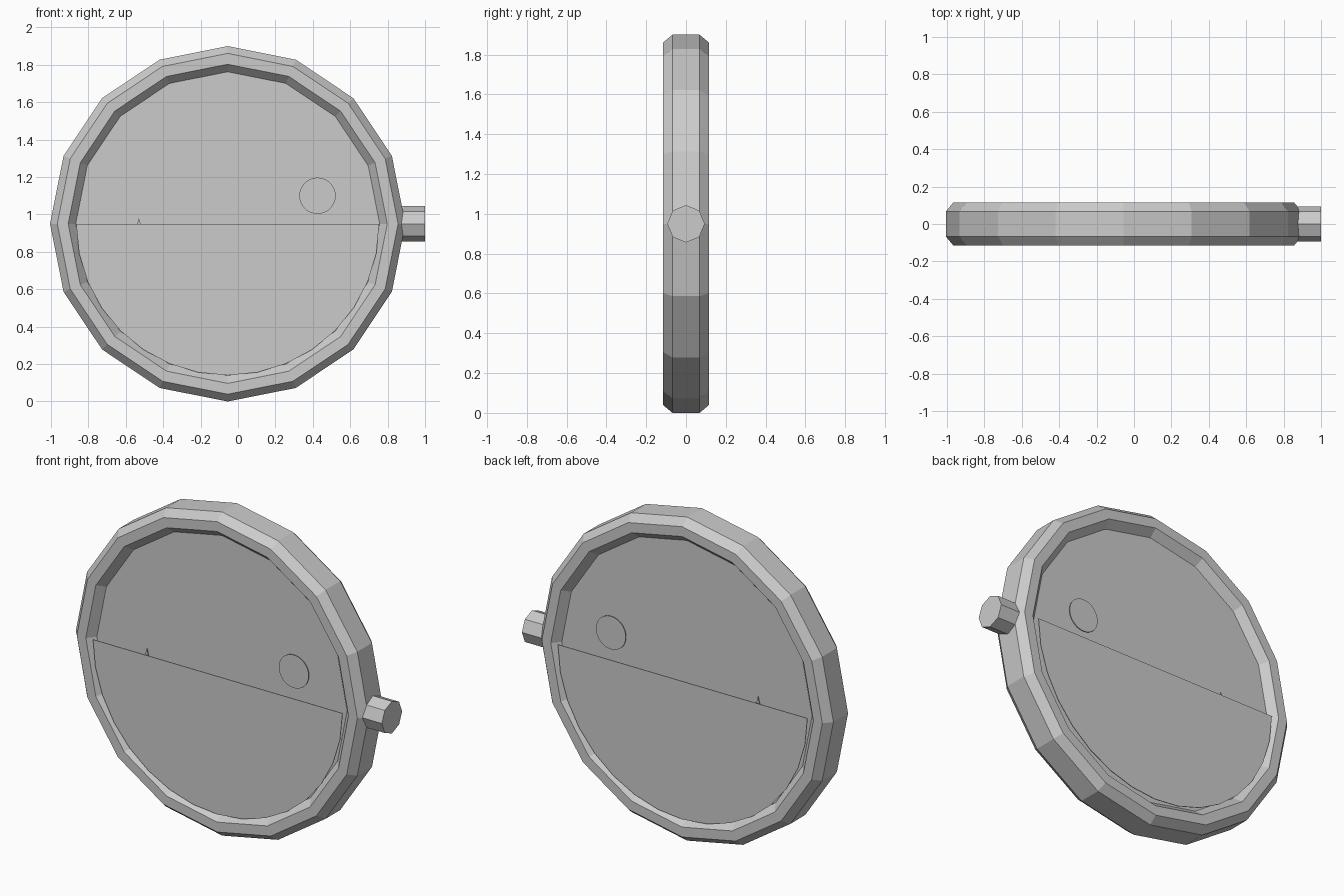
import bpy, bmesh, math

if "Cube" in bpy.data.objects:
    bpy.data.objects.remove(bpy.data.objects["Cube"])

CX, CZ = -0.055, 0.95          # centre of the round case

grey = bpy.data.materials.new("light grey")
grey.diffuse_color = (0.6, 0.6, 0.6, 1)
grey.use_nodes = True
grey.node_tree.nodes["Principled BSDF"].inputs["Base Color"].default_value = grey.diffuse_color


def finish(name, bm):
    bmesh.ops.recalc_face_normals(bm, faces=bm.faces)
    mesh = bpy.data.meshes.new(name)
    bm.to_mesh(mesh)
    bm.free()
    mesh.materials.append(grey)
    ob = bpy.data.objects.new(name, mesh)
    bpy.context.collection.objects.link(ob)
    return ob


def arc(cx, cz, r, n, start=0.0, sweep=math.tau):
    """Points on a circle in the x-z plane."""
    count = n if sweep == math.tau else n + 1
    return [(cx + r * math.cos(start + sweep * i / n),
             cz + r * math.sin(start + sweep * i / n)) for i in range(count)]


def plate_pair(name, points, depth, thick=0.004):
    """Thin plate in front, with its twin at the back."""
    bm = bmesh.new()
    for s in (-1, 1):
        out = [bm.verts.new((x, s * depth, z)) for x, z in points]
        inn = [bm.verts.new((x, s * (depth - thick), z)) for x, z in points]
        bm.faces.new(out)
        bm.faces.new(inn[::-1])
        for i in range(len(points)):
            j = (i + 1) % len(points)
            bm.faces.new((out[i], inn[i], inn[j], out[j]))
    return finish(name, bm)


# Case ring: chamfered profile (radius, y) spun in 16 flat steps
profile = [(0.95, -0.068), (0.911, -0.115), (0.853, -0.115), (0.811, -0.068),
           (0.811, 0.068), (0.853, 0.115), (0.911, 0.115), (0.95, 0.068)]
bm = bmesh.new()
N = 16
rings = []
for i in range(N):
    a = math.tau * i / N
    rings.append([bm.verts.new((CX + r * math.cos(a), y, CZ + r * math.sin(a)))
                  for r, y in profile])
for i in range(N):
    p, q = rings[i], rings[(i + 1) % N]
    for k in range(len(profile)):
        m = (k + 1) % len(profile)
        bm.faces.new((p[k], p[m], q[m], q[k]))
finish("case_ring", bm)

# Solid dial filling the ring
plate_pair("dial", arc(CX, CZ, 0.812, 32), 0.07, 0.01)

# Raised layers on both sides of the dial
plate_pair("lower_half_dial", arc(CX, CZ, 0.81, 16, math.pi, math.pi), 0.11)
plate_pair("round_marker", arc(0.425, 1.10, 0.097, 32), 0.09)
plate_pair("pointed_marker", [(-0.553, 0.90), (-0.507, 0.90), (-0.53, 0.98)], 0.09)

# Side knob: eight-sided stub
bm = bmesh.new()
ends = [[bm.verts.new((x, y, z)) for y, z in arc(0, CZ, 0.094, 8)] for x in (0.84, 1.0)]
bm.faces.new(ends[0])
bm.faces.new(ends[1])
for i in range(8):
    j = (i + 1) % 8
    bm.faces.new((ends[0][i], ends[0][j], ends[1][j], ends[1][i]))
finish("side_knob", bm)
